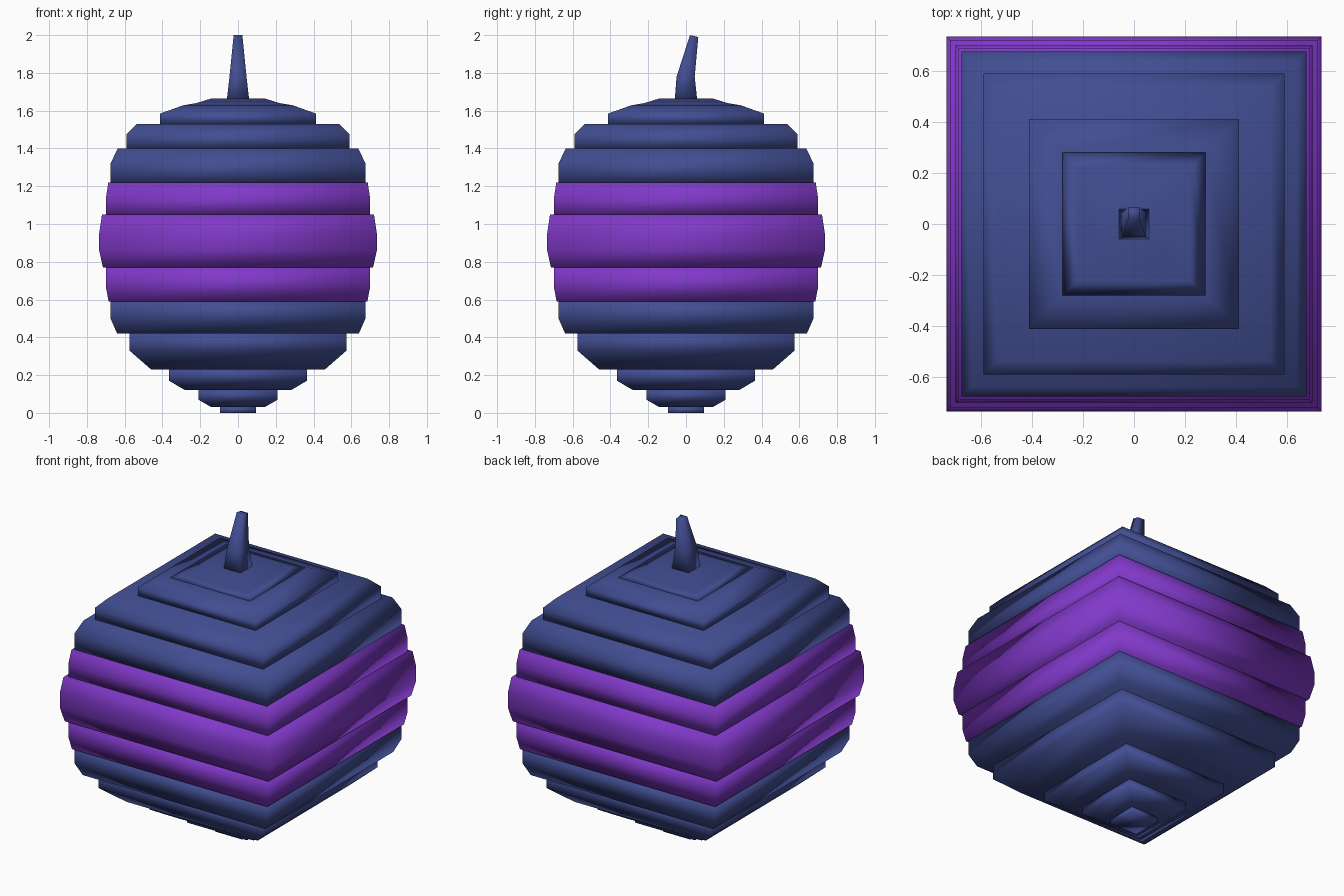
import bpy, bmesh

if "Cube" in bpy.data.objects:
    bpy.data.objects.remove(bpy.data.objects["Cube"])


def material(name, rgb):
    m = bpy.data.materials.new(name)
    m.diffuse_color = (*rgb, 1)
    m.use_nodes = True
    m.node_tree.nodes["Principled BSDF"].inputs["Base Color"].default_value = m.diffuse_color
    return m


navy = material("navy blue", (0.053, 0.075, 0.285))
purple = material("bright purple", (0.216, 0.040, 0.578))


def rect(cx, cy, hx, hy, z, tilt=0.0):
    # square ring; tilt lowers the +y side
    return [(cx + sx * hx, cy + sy * hy, z - (tilt if sy > 0 else 0))
            for sx, sy in ((-1, -1), (1, -1), (1, 1), (-1, 1))]


def loft(name, rings, mat):
    # closed solid through a stack of square rings, softly shaded
    bm = bmesh.new()
    loops = [[bm.verts.new(p) for p in ring] for ring in rings]
    for a, b in zip(loops, loops[1:]):
        for i in range(4):
            j = (i + 1) % 4
            bm.faces.new((a[i], a[j], b[j], b[i]))
    bm.faces.new(loops[0][::-1])
    bm.faces.new(loops[-1])
    for f in bm.faces:
        f.smooth = True
    me = bpy.data.meshes.new(name)
    bm.to_mesh(me)
    bm.free()
    me.materials.append(mat)
    ob = bpy.data.objects.new(name, me)
    bpy.context.collection.objects.link(ob)


# stepped square body: each layer is a list of (half width, z)
layers = [
    ("base_foot", navy, [(.095, 0), (.095, .03)]),
    ("lower_layer_1", navy, [(.14, .03), (.21, .07), (.21, .12)]),
    ("lower_layer_2", navy, [(.28, .12), (.365, .17), (.365, .23)]),
    ("lower_layer_3", navy, [(.46, .23), (.575, .33), (.575, .42)]),
    ("lower_layer_4", navy, [(.64, .42), (.675, .50), (.675, .59)]),
    ("band_lower", purple, [(.685, .59), (.70, .67), (.70, .77)]),
    ("band_middle", purple, [(.715, .77), (.735, .86), (.735, .95), (.72, 1.05)]),
    ("band_upper", purple, [(.70, 1.05), (.70, 1.13), (.687, 1.22)]),
    ("upper_layer_1", navy, [(.675, 1.22), (.675, 1.32), (.637, 1.40)]),
    ("upper_layer_2", navy, [(.59, 1.40), (.59, 1.475), (.535, 1.53)]),
    ("upper_layer_3", navy, [(.412, 1.53), (.412, 1.585), (.285, 1.63)]),
    ("top_cap", navy, [(.28, 1.63), (.22, 1.64), (.14, 1.665)]),
]
for name, mat, profile in layers:
    loft(name, [rect(0, 0, h, h, z) for h, z in profile], mat)

# bent tapering stem leaning to the back
loft("stem", [rect(0, 0, .06, .06, 1.65),
              rect(0, -.002, .045, .048, 1.78),
              rect(0, .043, .023, .022, 2.0, .01)], navy)
